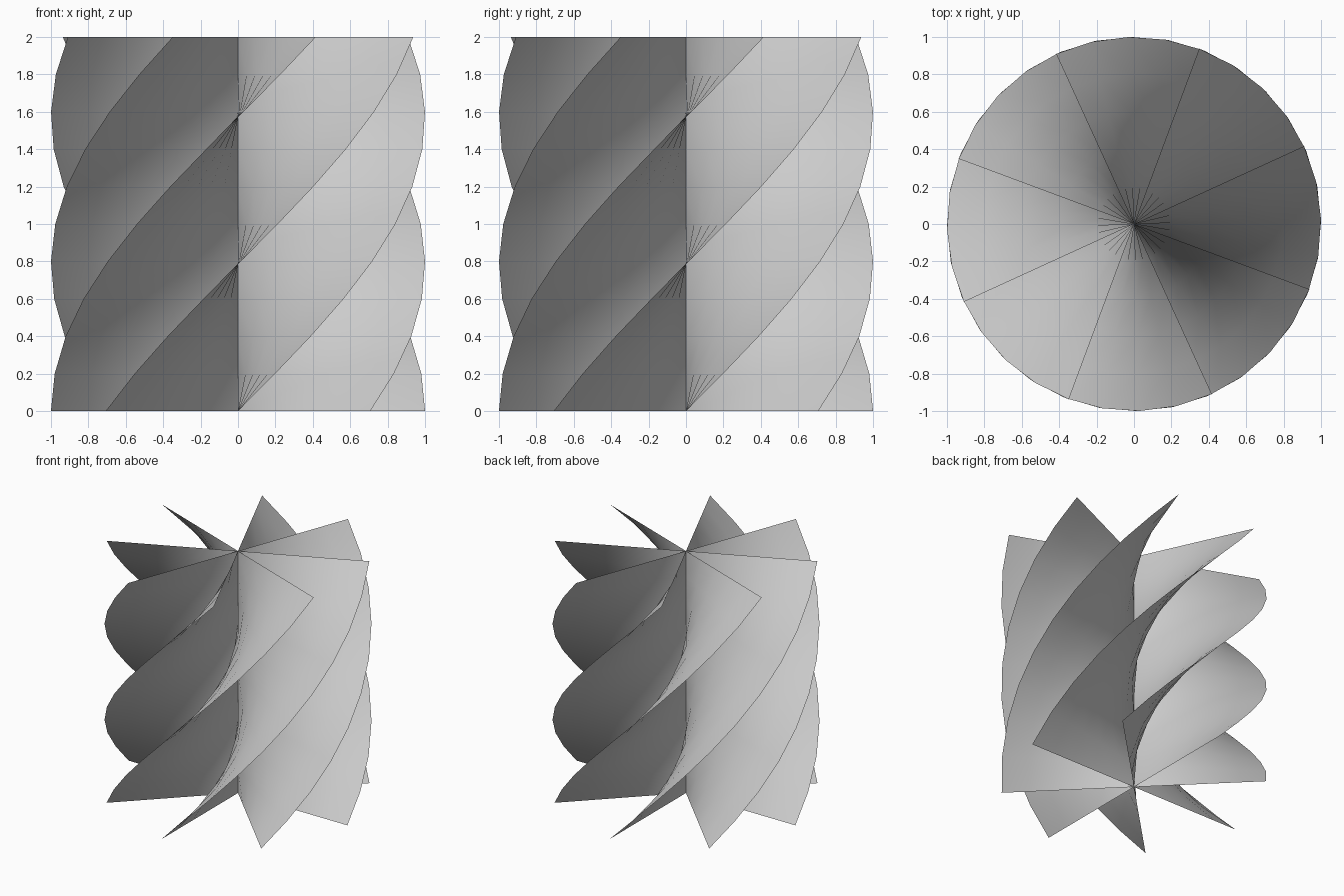
import bpy, bmesh
from math import pi, radians
from mathutils import Matrix

if "Cube" in bpy.data.objects:
    bpy.data.objects.remove(bpy.data.objects["Cube"])

HEIGHT, PLANES, CELLS = 2.0, 4, 10
TWIST = 1.0  # radians per unit of height


def twisted_blade(name, start):
    # upright square sheet, standing on the ground across the axis
    bm = bmesh.new()
    bmesh.ops.create_grid(bm, x_segments=CELLS, y_segments=CELLS, size=1.0)
    bm.transform(Matrix.Translation((0, 0, HEIGHT / 2)) @ Matrix.Rotation(radians(90), 4, 'X'))
    # turn every level about the axis in proportion to its height
    for v in bm.verts:
        v.co = Matrix.Rotation(start + TWIST * v.co.z, 3, 'Z') @ v.co
    for f in bm.faces:
        f.smooth = True
    mesh = bpy.data.meshes.new(name)
    bm.to_mesh(mesh)
    bm.free()
    obj = bpy.data.objects.new(name, mesh)
    bpy.context.collection.objects.link(obj)
    return obj


# four full-width sheets crossing at the axis give eight spiral vanes
for i in range(PLANES):
    twisted_blade(f"spiral_blade_{i + 1}", i * pi / PLANES)
